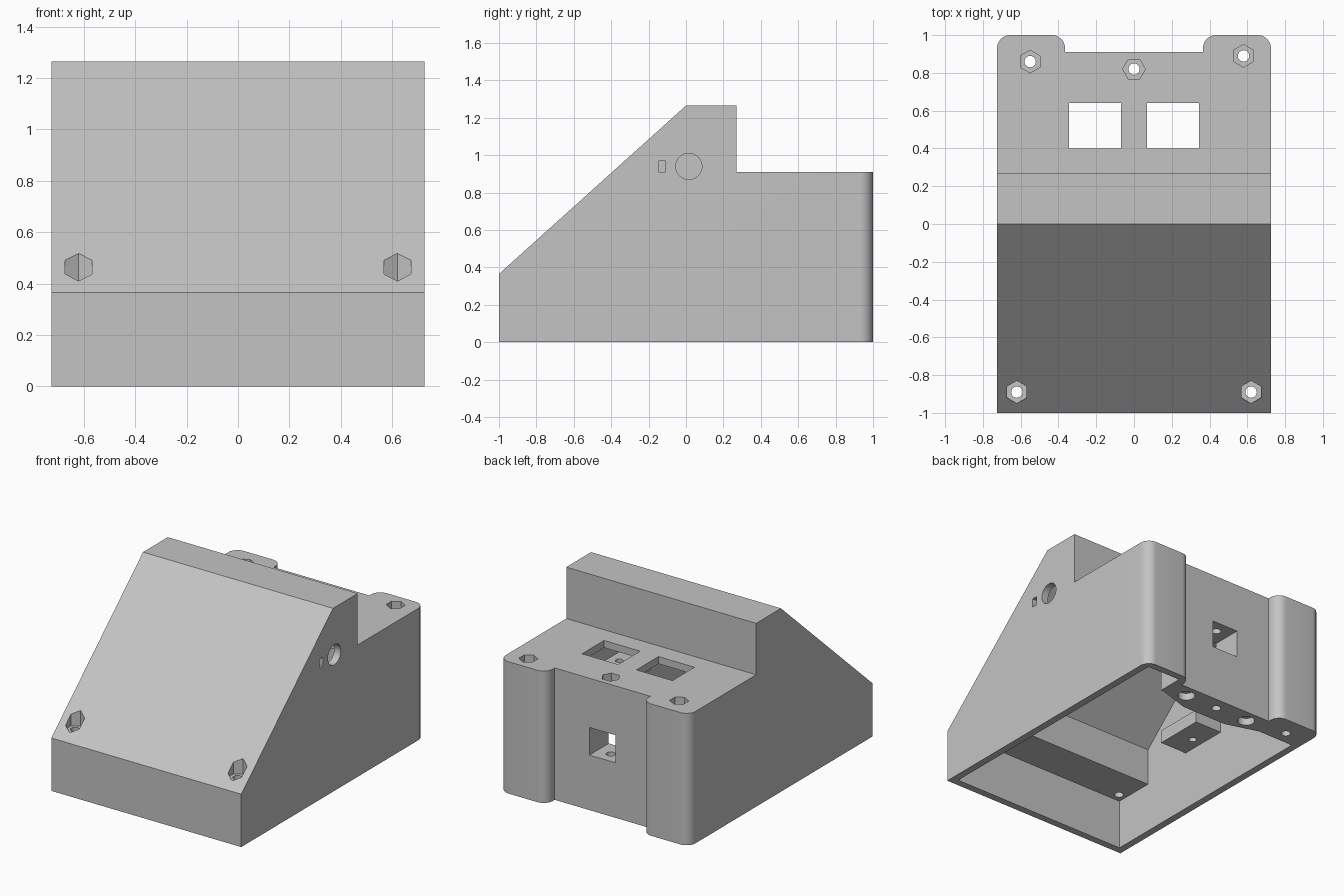
import bpy, bmesh, math
from mathutils import Vector

cube = bpy.data.objects.get("Cube")
if cube:
    bpy.data.objects.remove(cube, do_unlink=True)

grey = bpy.data.materials.new("light_grey_plastic")
grey.use_nodes = True
COLOUR = (0.55, 0.55, 0.55, 1)
grey.diffuse_color = COLOUR
grey.node_tree.nodes["Principled BSDF"].inputs["Base Color"].default_value = COLOUR


def prism(name, points, offset):
    """Extrude a closed outline along an offset."""
    bm = bmesh.new()
    face = bm.faces.new([bm.verts.new(p) for p in points])
    new = bmesh.ops.extrude_face_region(bm, geom=[face])["geom"]
    verts = [v for v in new if isinstance(v, bmesh.types.BMVert)]
    bmesh.ops.translate(bm, verts=verts, vec=Vector(offset))
    bmesh.ops.recalc_face_normals(bm, faces=bm.faces)
    mesh = bpy.data.meshes.new(name)
    bm.to_mesh(mesh)
    bm.free()
    mesh.materials.append(grey)
    obj = bpy.data.objects.new(name, mesh)
    bpy.context.collection.objects.link(obj)
    return obj


def side_prism(name, profile, half):
    return prism(name, [(-half, y, z) for y, z in profile], (2 * half, 0, 0))


def plan_prism(name, outline, z0, z1):
    return prism(name, [(x, y, z0) for x, y in outline], (0, 0, z1 - z0))


def box(name, x0, x1, y0, y1, z0, z1):
    return plan_prism(name, [(x0, y0), (x1, y0), (x1, y1), (x0, y1)], z0, z1)


def circle(x, y, r, sides=32, turn=0):
    return [(x + r * math.cos(turn + math.tau * i / sides),
             y + r * math.sin(turn + math.tau * i / sides)) for i in range(sides)]


def arc(x, y, r, start, steps=10):
    return [(x + r * math.cos(start + math.pi / 2 * i / steps),
             y + r * math.sin(start + math.pi / 2 * i / steps)) for i in range(steps + 1)]


def combine(target, tool, operation="DIFFERENCE"):
    tool.hide_render = True
    mod = target.modifiers.new("shape", "BOOLEAN")
    mod.operation = operation
    mod.solver = "EXACT"
    mod.object = tool
    bpy.context.view_layer.objects.active = target
    bpy.ops.object.modifier_apply(modifier=mod.name)
    bpy.data.objects.remove(tool, do_unlink=True)


# Outer shell: side profile trimmed by a plan with two rounded rear columns
W, R = 0.725, 0.07
body = side_prism("enclosure_body", [(-1, 0), (-1, 0.365), (0, 1.265), (0.27, 1.265),
                                     (0.27, 0.91), (1.1, 0.91), (1.1, 0)], W + 0.1)
half_plan = ([(W, -1.1)] + arc(W - R, 1 - R, R, 0)
             + arc(0.365 + R, 1 - R, R, math.pi / 2) + [(0.365, 0.91)])
plan = half_plan + [(-x, y) for x, y in reversed(half_plan)]
combine(body, plan_prism("plan_trim", plan, -0.5, 1.5), "INTERSECT")

# Hollow interior, open underneath, with a solid ledge along the front
combine(body, side_prism("cavity", [(-0.95, -0.1), (-0.95, 0.345), (-0.665, 0.345),
                                    (-0.665, 0.6), (0.019, 1.215), (0.22, 1.215),
                                    (0.22, 0.86), (0.77, 0.86), (0.77, -0.1)], 0.675))
combine(body, box("column_cavity", 0.42, 0.675, 0.7, 0.95, -0.1, 0.5))

# Thickened rear rib and side shelves
combine(body, plan_prism("rear_rib", [(-0.4, 0.8), (-0.4, 0.77), (-0.17, 0.7),
                                      (0.17, 0.7), (0.4, 0.77), (0.4, 0.8)], 0, 0.88), "UNION")
for s in (-1, 1):
    a, b = sorted((s * 0.47, s * 0.7))
    combine(body, box("shelf", a, b, -0.29, 0.06, 0.41, 0.5), "UNION")
    combine(body, plan_prism("shelf_hole", circle(s * 0.6, -0.13, 0.025), 0.3, 0.6))

# Windows in the rear deck and the cable opening in the back
for s in (-1, 1):
    a, b = sorted((s * 0.07, s * 0.345))
    combine(body, box("window", a, b, 0.4, 0.64, 0.8, 1))
combine(body, box("cable_opening", -0.1, 0.1, 0.6, 1, 0.38, 0.57))

# Screw holes with hexagonal nut pockets: x, y, pocket floor, turn
UP = math.pi / 2
for x, y, floor, turn in [(-0.62, -0.89, 0.41, UP), (0.62, -0.89, 0.41, UP),
                          (-0.55, 0.86, 0.84, UP), (0.58, 0.89, 0.84, UP),
                          (0, 0.82, 0.84, 0)]:
    combine(body, plan_prism("screw_hole", circle(x, y, 0.03), -0.1, 1.3))
    combine(body, plan_prism("nut_pocket", circle(x, y, 0.06, 6, turn), floor, 1.3))

# Stepped recesses under the rear rib
for s in (-1, 1):
    combine(body, plan_prism("recess", circle(s * 0.25, 0.82, 0.055), -0.1, 0.05))
    combine(body, plan_prism("recess_hole", circle(s * 0.25, 0.82, 0.03), -0.1, 0.2))

# Round socket hole and small slot in one side wall
ring = [(0.6, y, z) for y, z in circle(0.015, 0.94, 0.07, 40)]
combine(body, prism("socket_hole", ring, (0.3, 0, 0)))
combine(body, box("side_slot", 0.6, 0.9, -0.147, -0.11, 0.91, 0.97))

bpy.ops.object.select_all(action="DESELECT")
body.select_set(True)
bpy.context.view_layer.objects.active = body
bpy.ops.object.shade_smooth_by_angle(angle=math.radians(30))
